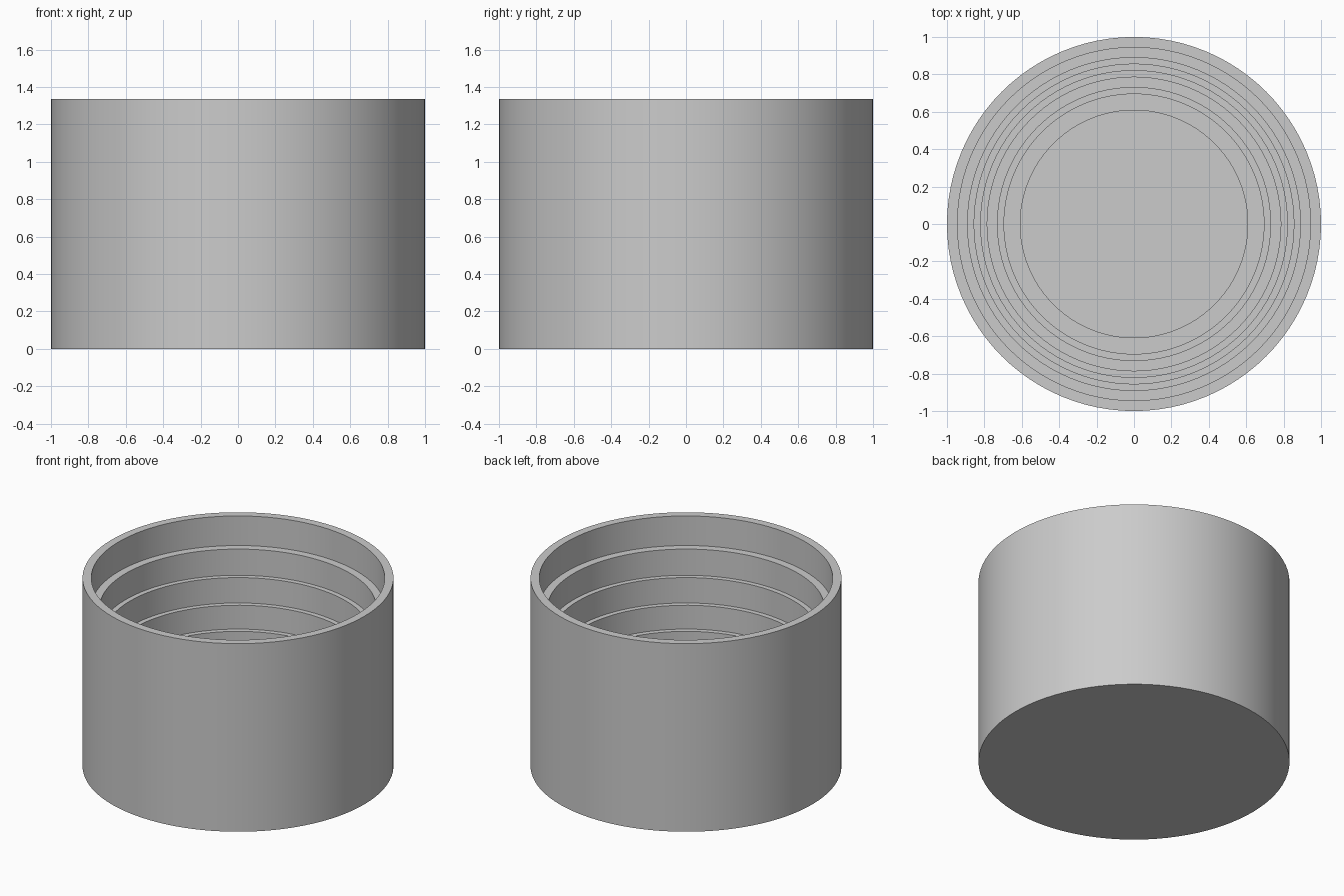
import bpy
import bmesh
import math

SIDES = 96
HEIGHT = 1.335

cube = bpy.data.objects.get("Cube")
if cube:
    bpy.data.objects.remove(cube, do_unlink=True)

grey = bpy.data.materials.new("plain grey")
grey.use_nodes = True
colour = (0.6, 0.6, 0.6, 1)
grey.diffuse_color = colour
grey.node_tree.nodes["Principled BSDF"].inputs["Base Color"].default_value = colour

# Stepped bore: radius of each section and the depth at which it ends
bore = [(0.944, 0.21), (0.89, 0.396), (0.855, 0.576), (0.82, 0.745),
        (0.785, 0.905), (0.73, 1.045), (0.695, 1.165), (0.608, 1.275)]

# Half profile, from the underside up the outer wall and down the steps
profile = [(1, 0), (1, HEIGHT)]
top = HEIGHT
for radius, depth in bore:
    profile += [(radius, top), (radius, HEIGHT - depth)]
    top = HEIGHT - depth

# Revolve the profile and close the underside and the inner floor
bm = bmesh.new()
rings = []
for radius, z in profile:
    rings.append([bm.verts.new((radius * math.cos(math.tau * i / SIDES),
                                radius * math.sin(math.tau * i / SIDES), z))
                  for i in range(SIDES)])
for low, high in zip(rings, rings[1:]):
    for i in range(SIDES):
        j = (i + 1) % SIDES
        bm.faces.new((low[i], low[j], high[j], high[i]))
bm.faces.new(list(reversed(rings[0])))
bm.faces.new(rings[-1])
bmesh.ops.recalc_face_normals(bm, faces=bm.faces)

mesh = bpy.data.meshes.new("stepped_cup")
bm.to_mesh(mesh)
bm.free()
mesh.materials.append(grey)
cup = bpy.data.objects.new("stepped_cup", mesh)
bpy.context.collection.objects.link(cup)

# Smooth round walls with crisp step edges
bpy.ops.object.select_all(action="DESELECT")
cup.select_set(True)
bpy.context.view_layer.objects.active = cup
bpy.ops.object.shade_smooth_by_angle(angle=math.radians(30))
